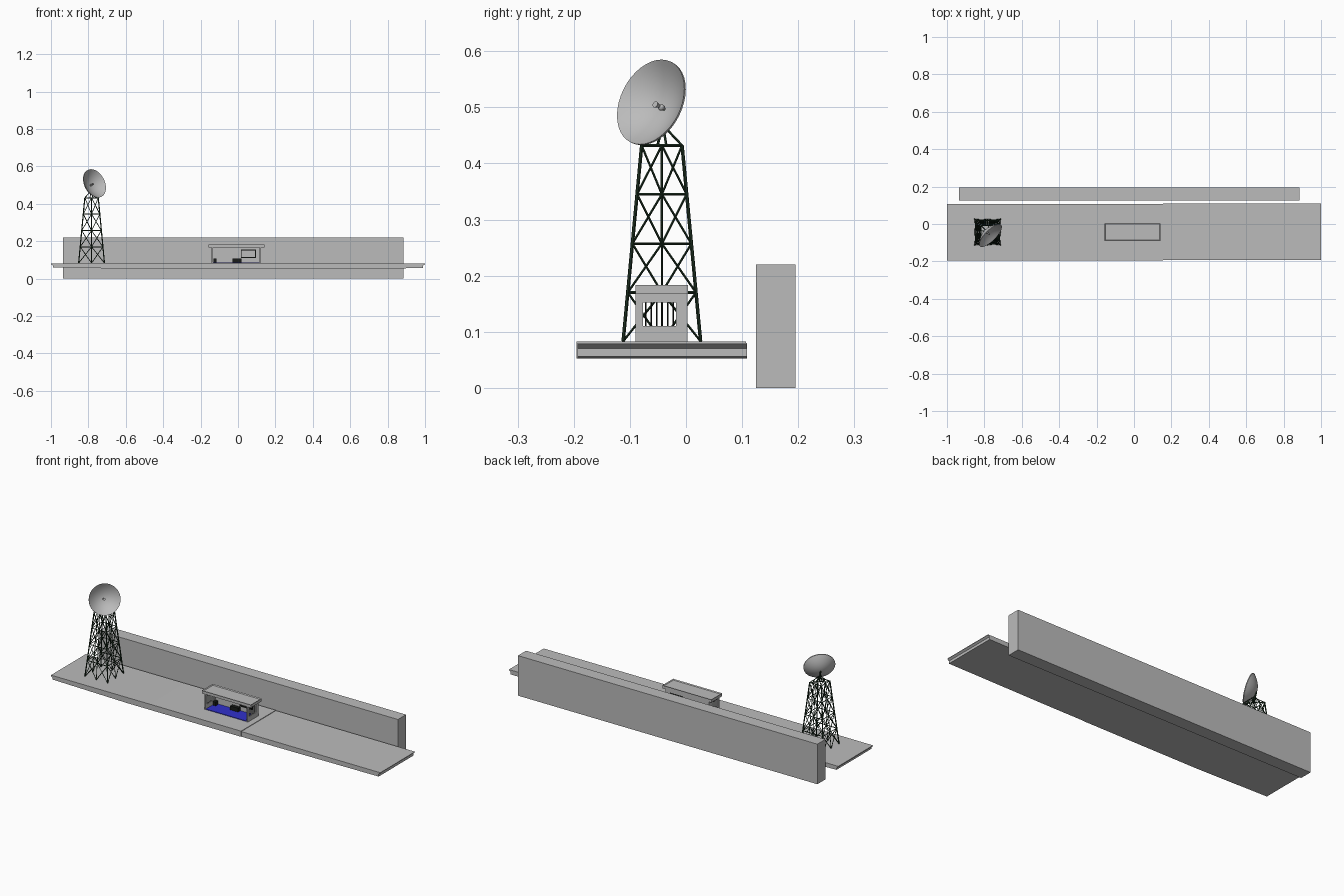
import bpy, bmesh, math
from mathutils import Vector

if "Cube" in bpy.data.objects:
    bpy.data.objects.remove(bpy.data.objects["Cube"])


def material(name, rgb):
    m = bpy.data.materials.new(name)
    m.diffuse_color = (*rgb, 1)
    m.use_nodes = True
    m.node_tree.nodes["Principled BSDF"].inputs["Base Color"].default_value = m.diffuse_color
    return m


GREY = material("light grey", (0.5, 0.5, 0.5))
GREEN = material("dark green", (0.012, 0.03, 0.015))
BLUE = material("blue", (0.03, 0.03, 0.6))
BLACK = material("black", (0.01, 0.012, 0.01))


def finish(name, bm, mat):
    bmesh.ops.recalc_face_normals(bm, faces=bm.faces)
    me = bpy.data.meshes.new(name)
    bm.to_mesh(me)
    bm.free()
    me.materials.append(mat)
    ob = bpy.data.objects.new(name, me)
    bpy.context.collection.objects.link(ob)
    return ob


def add_box(bm, x, y, z):
    vs = bmesh.ops.create_cube(bm, size=1)["verts"]
    for v in vs:
        v.co = Vector([(r[0] + r[1]) / 2 + c * (r[1] - r[0]) for r, c in zip((x, y, z), v.co)])


def boxes(name, mat, *ranges):
    bm = bmesh.new()
    for r in ranges:
        add_box(bm, *r)
    return finish(name, bm, mat)


def add_bar(bm, a, b, r, r2=None, sides=4):
    a, b = Vector(a), Vector(b)
    d = b - a
    q = d.to_track_quat('Z', 'Y')
    vs = bmesh.ops.create_cone(bm, cap_ends=True, segments=sides, radius1=r,
                               radius2=r if r2 is None else r2, depth=d.length)["verts"]
    for v in vs:
        v.co = q @ v.co + (a + b) / 2


# platform: side profile with undercut ends, extruded along y
def platform(name, profile, y0, y1):
    bm = bmesh.new()
    f = bm.faces.new([bm.verts.new((x, y0, z)) for x, z in profile])
    ext = bmesh.ops.extrude_face_region(bm, geom=[f])["geom"]
    for v in ext:
        if isinstance(v, bmesh.types.BMVert):
            v.co.y = y1
    return finish(name, bm, GREY)


platform("platform_left", [(-1, .082), (-1, .077), (-.99, .07), (-.99, .06), (-.54, .052),
                           (.155, .052), (.155, .083), (-.4, .083)], -.195, .107)
platform("platform_right", [(.155, .052), (.36, .052), (.99, .056), (.99, .07), (1, .077),
                            (1, .08), (.155, .08)], -.193, .109)

# long rear wall
boxes("rear_wall", GREY, ((-.935, .885), (.125, .195), (0, .22)))

# open-fronted hut
X0, X1, Y0, Y1, Z0, Z1 = -.141, .122, -.09, .003, .082, .168
T = .007
WY, WZ = (-.077, -.018), (.11, .152)
for name, xr in (("hut_left_wall", (X0, X0 + T)), ("hut_right_wall", (X1 - T, X1))):
    boxes(name, GREY,
          (xr, (Y0, WY[0]), (Z0, Z1)), (xr, (WY[1], Y1), (Z0, Z1)),
          (xr, WY, (Z0, WZ[0])), (xr, WY, (WZ[1], Z1)))
    bm = bmesh.new()
    xm = sum(xr) / 2
    for i in range(6):
        y = WY[0] + (i + .5) * (WY[1] - WY[0]) / 6
        add_bar(bm, (xm, y, WZ[0]), (xm, y, WZ[1]), .0014)
    finish(name + "_window_bars", bm, BLACK)

BX, BZ, BY = (.015, .095), (.11, .155), (Y1 - T, Y1)
boxes("hut_back_wall", GREY,
      ((X0 + T, BX[0]), BY, (Z0, Z1)), ((BX[1], X1 - T), BY, (Z0, Z1)),
      (BX, BY, (Z0, BZ[0])), (BX, BY, (BZ[1], Z1)))
F = .005
FY = (Y1 - T - .003, Y1 - .001)
boxes("hut_back_window_frame", BLACK,
      ((BX[0], BX[0] + F), FY, BZ), ((BX[1] - F, BX[1]), FY, BZ),
      (BX, FY, (BZ[0], BZ[0] + F)), (BX, FY, (BZ[1] - F, BZ[1])))
boxes("hut_floor", BLUE, ((X0 + T, X1 - T), (Y0 + .003, Y1 - T), (.082, .086)))
boxes("hut_crates", BLACK, ((-.132, -.115), (-.03, -.008), (.086, .107)),
      ((-.03, .018), (-.025, -.005), (.086, .107)))

# roof with a shallow recess on top
bm = bmesh.new()
add_box(bm, (-.157, .141), (-.09, .004), (.167, .183))
bm.normal_update()
top = max(bm.faces, key=lambda f: f.calc_center_median().z)
bmesh.ops.inset_region(bm, faces=[top], thickness=.006)
for v in top.verts:
    v.co.z -= .005
finish("hut_roof", bm, GREY)

# lattice tower: legs, level rings, centre posts and two crosses per panel
CX, CY = -.783, -.043
LEVELS = [.083, .17, .257, .345, .432]


def tower_point(side, u, z):
    """Point on one tower face, u from -1 to 1 across it."""
    h = .069 + (.036 - .069) * (z - .083) / .349
    a = side * math.pi / 2
    x, y = u * h, -h
    return (CX + x * math.cos(a) - y * math.sin(a), CY + x * math.sin(a) + y * math.cos(a), z)


bm = bmesh.new()
for s in range(4):
    add_bar(bm, tower_point(s, -1, LEVELS[0]), tower_point(s, -1, LEVELS[-1]), .0032, sides=6)
    add_bar(bm, tower_point(s, 0, LEVELS[0]), tower_point(s, 0, LEVELS[-1]), .002)
    for lo, hi in zip(LEVELS, LEVELS[1:]):
        add_bar(bm, tower_point(s, -1, hi), tower_point(s, 1, hi), .0024)
        for u in (-1, 1):
            add_bar(bm, tower_point(s, u, lo), tower_point(s, 0, hi), .002)
            add_bar(bm, tower_point(s, 0, lo), tower_point(s, u, hi), .002)
finish("lattice_tower", bm, GREEN)

# dish: thin parabolic shell revolved about its axis
N = Vector((.665, -.665, .34)).normalized()
RIM = Vector((-.766, -.063, .5095))
DEPTH, R, SEG = .037, .0803, 40
Q = N.to_track_quat('Z', 'Y')
inner = [(R * i / 10, DEPTH * ((i / 10) ** 2 - 1)) for i in range(11)]
outer = [(r, z - .004) for r, z in reversed(inner)]
bm = bmesh.new()
vs = [bm.verts.new((r, 0, z)) for r, z in inner + outer]
es = [bm.edges.new(p) for p in zip(vs, vs[1:])]
bmesh.ops.spin(bm, geom=vs + es, cent=(0, 0, 0), axis=(0, 0, 1), angle=math.tau,
               steps=SEG, use_duplicate=False)
bmesh.ops.remove_doubles(bm, verts=bm.verts, dist=1e-5)
dish = finish("dish", bm, GREY)
for v in dish.data.vertices:
    v.co = Q @ v.co + RIM

# feed horn in the bowl
bm = bmesh.new()
add_bar(bm, RIM - N * DEPTH, RIM - N * .02, .0025, sides=12)
add_bar(bm, RIM - N * .028, RIM - N * .012, .001, .006, sides=16)
bl = bmesh.ops.create_uvsphere(bm, u_segments=12, v_segments=8, radius=.006)["verts"]
bmesh.ops.translate(bm, verts=bl, vec=RIM - N * .028)
horn = finish("feed_horn", bm, GREY)

for ob in (dish, horn):
    bpy.context.view_layer.objects.active = ob
    bpy.ops.object.select_all(action='DESELECT')
    ob.select_set(True)
    bpy.ops.object.shade_smooth_by_angle(angle=math.radians(40))

# dish mount: ring on the tower top and four legs to the back of the bowl
bm = bmesh.new()
tip = RIM - N * (DEPTH + .003)
apex = Vector((CX - .004, CY + .002, .468))
for s in range(4):
    add_bar(bm, tower_point(s, -.22, .432), apex, .0022)
    add_bar(bm, tower_point(s, -1, .432), (CX, CY, .432), .002)
for s in range(4):
    a = Vector((CX, CY, .432)) + (Vector(tower_point(s, -1, .432)) - Vector((CX, CY, .432))) * .22
    add_bar(bm, a, apex, .0025)
add_bar(bm, apex - Vector((0, 0, .01)), tip, .004, sides=8)
finish("dish_mount", bm, GREEN)
